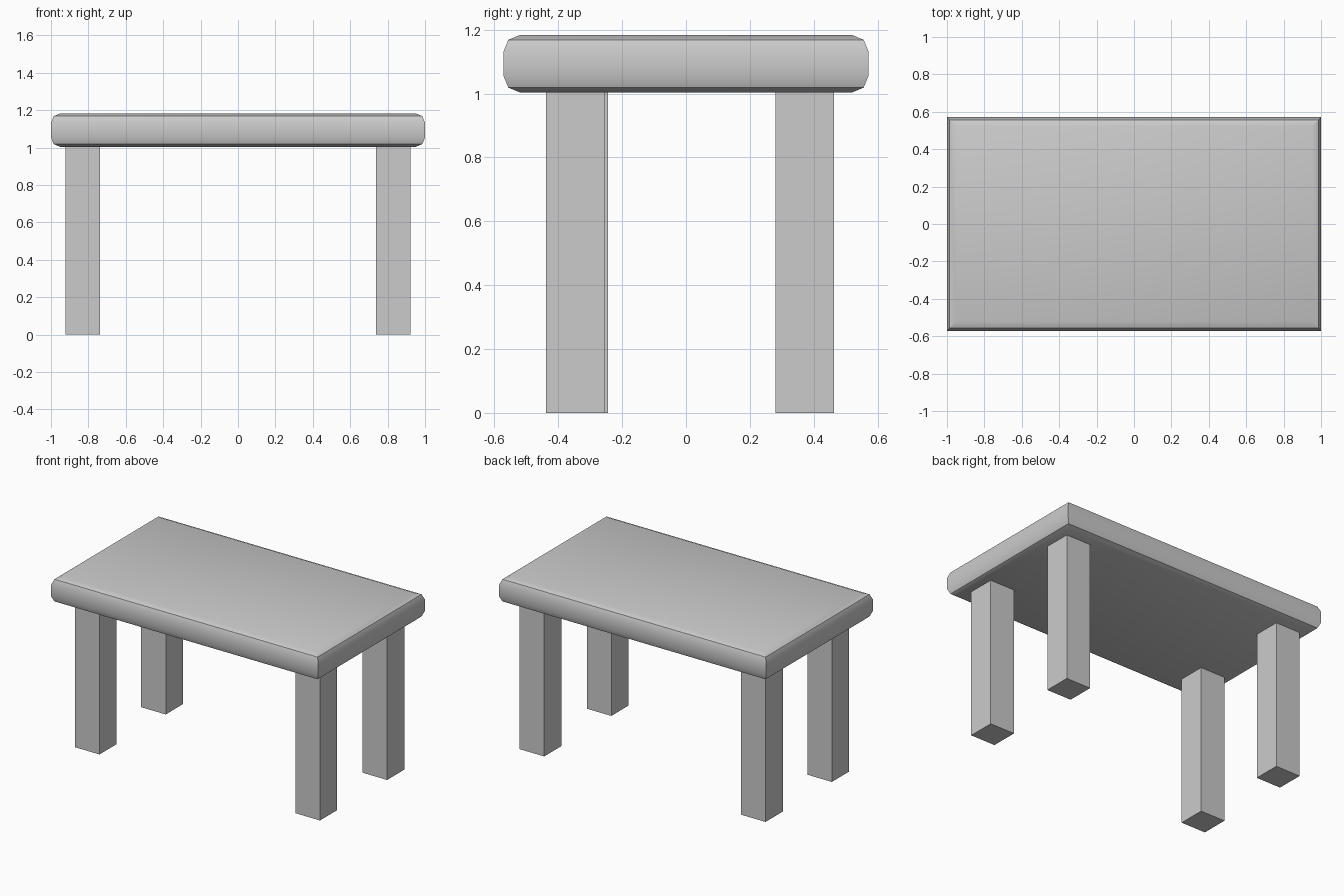
import bpy, bmesh, math

if "Cube" in bpy.data.objects:
    bpy.data.objects.remove(bpy.data.objects["Cube"])

HALF_X, HALF_Y = 1.0, 0.571
BOTTOM, TOP = 1.004, 1.183
BEVEL = 0.05


def finish(name, bm):
    bmesh.ops.recalc_face_normals(bm, faces=bm.faces)
    mesh = bpy.data.meshes.new(name)
    bm.to_mesh(mesh)
    bm.free()
    obj = bpy.data.objects.new(name, mesh)
    bpy.context.collection.objects.link(obj)
    return obj


# Table top: rectangular rings with a two-step rounded rim, mitred corners
bm = bmesh.new()
steps = [BEVEL * (1 - math.sin(math.radians(a))) for a in (0, 45, 90)]
drops = [BEVEL * (1 - math.cos(math.radians(a))) for a in (0, 45, 90)]
profile = [(i, BOTTOM + d) for i, d in zip(steps, drops)]
profile += [(i, TOP - d) for i, d in reversed(list(zip(steps, drops)))]
rings = []
for inset, z in profile:
    x, y = HALF_X - inset, HALF_Y - inset
    rings.append([bm.verts.new((sx * x, sy * y, z))
                  for sx, sy in ((-1, -1), (1, -1), (1, 1), (-1, 1))])
for low, high in zip(rings, rings[1:]):
    for i in range(4):
        j = (i + 1) % 4
        bm.faces.new((low[i], low[j], high[j], high[i]))
bm.faces.new(rings[0])
bm.faces.new(rings[-1])
top = finish("table_top", bm)
bpy.context.view_layer.objects.active = top
top.select_set(True)
bpy.ops.object.shade_smooth_by_angle(angle=math.radians(30))


# Legs: plain square posts, the front left one set slightly further back
def leg(name, x, y, width=0.184):
    bm = bmesh.new()
    bmesh.ops.create_cube(bm, size=1)
    for v in bm.verts:
        v.co = (x + v.co.x * width, y + v.co.y * width, (v.co.z + 0.5) * BOTTOM)
    finish(name, bm)


leg("front_right_leg", 0.829, -0.346)
leg("front_left_leg", -0.829, -0.337)
leg("back_right_leg", 0.829, 0.372)
leg("back_left_leg", -0.829, 0.372)
